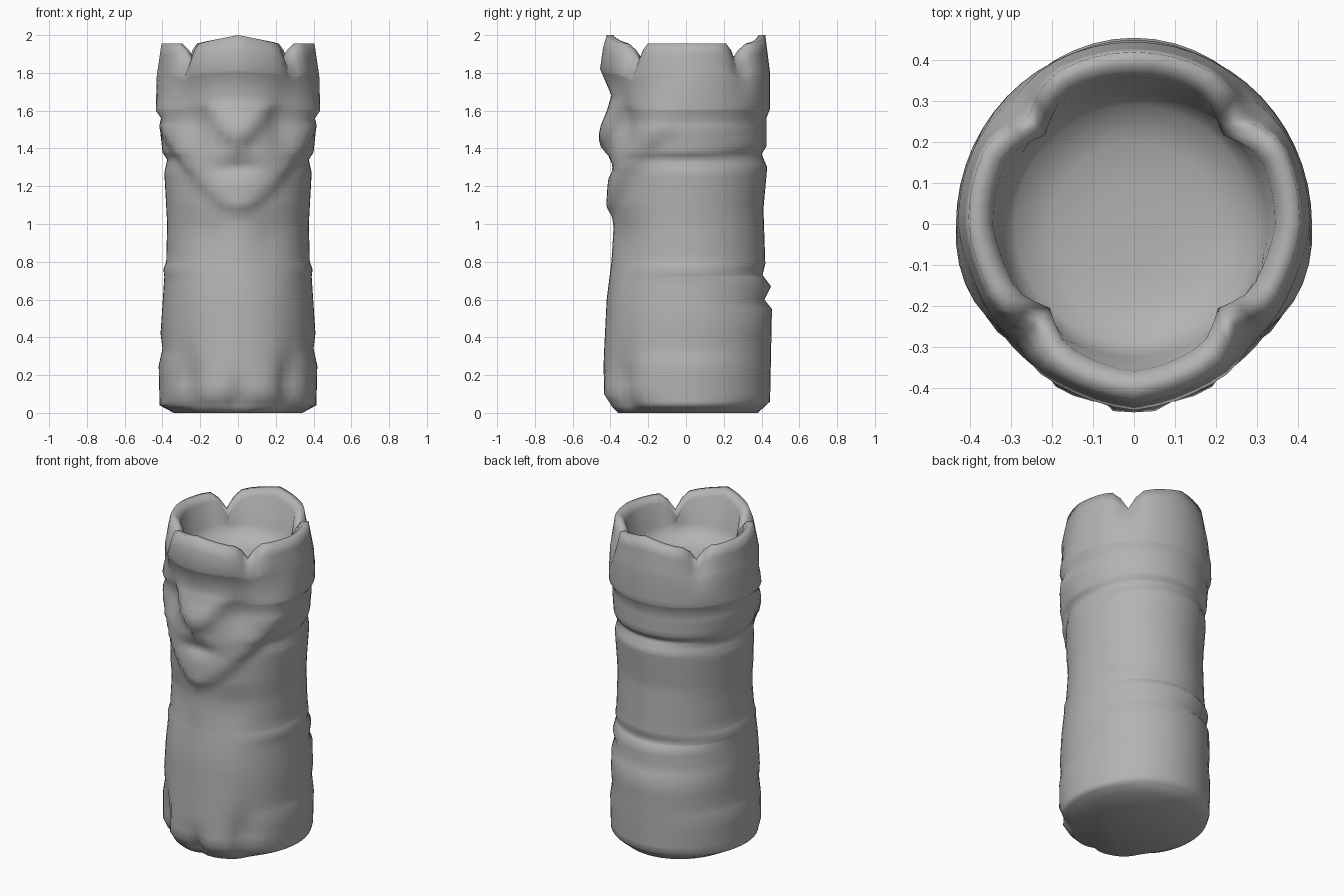
import bpy, bmesh
from math import sin, cos, tau, exp, radians, degrees
from mathutils import Vector

old = bpy.data.objects.get("Cube")
if old:
    bpy.data.objects.remove(old, do_unlink=True)

SEGMENTS = 56

# Silhouettes as (height, radius) pairs
FRONT = [(0, .37), (.03, .40), (.1, .445), (.6, .42), (.8, .395), (.97, .385),
         (1.1, .39), (1.27, .38), (1.6, .385), (1.68, .395), (1.82, .455),
         (1.93, .44), (2, .42)]
SIDE = [(0, .34), (.04, .415), (.25, .42), (.34, .40), (.42, .41), (.72, .39),
        (.76, .395), (.8, .38), (1, .375), (1.27, .39), (1.34, .375), (1.38, .40),
        (1.52, .415), (1.56, .405), (1.6, .435), (1.8, .43), (2, .405)]
BACK = [(0, .38), (.06, .445), (.55, .455), (.6, .415), (.67, .45), (.73, .405),
        (.79, .42), (1.08, .41), (1.3, .43), (1.37, .40), (1.41, .425),
        (1.56, .425), (1.61, .445), (1.8, .445), (2, .42)]


def sample(profile, z):
    for (z0, r0), (z1, r1) in zip(profile, profile[1:]):
        if z <= z1:
            return r0 + (r1 - r0) * (z - z0) / (z1 - z0)
    return profile[-1][1]


def bump(x, z, cx, cz, wx, wz):
    return exp(-((x - cx) / wx) ** 2 - ((z - cz) / wz) ** 2)


def clamp(v):
    return max(0, min(1, v))


def carving(x, z):
    """Beak, eye hollows, mouth, cowl edge and toes on the front."""
    x = abs(x)
    # V-shaped beak plate that fades into the brow
    plate = clamp((z - 1.36 - 1.3 * x) / .06) * clamp((1.68 - z) / .17)
    d = .045 * plate
    d -= .045 * bump(x, z, .23, 1.52, .08, .1)
    # Mouth hollow
    d -= .03 * bump(x, z, 0, 1.3, .09, .04)
    # Raised cowl ending in a V below the chin
    d += .032 * clamp((z - 1.03 - 1.7 * x ** 1.5) / .06) * clamp((1.68 - z) / .2)
    # Pointed brow
    d -= .02 * clamp(x / .18) * clamp((z - 1.65) / .15)
    # Hollows beside the neck
    d -= .02 * bump(x, z, .18, .95, .1, .14)
    # Toe grooves
    d -= .05 * bump(x, z, 0, .08, .04, .09)
    d -= .045 * bump(x, z, .27, .14, .05, .16)
    return d


def notch_offset(a):
    """Degrees from the nearest diagonal, where the rim is notched."""
    return abs(degrees(a) % 90 - 45)


def outer_radius(a, z):
    s, c = sin(a), cos(a)
    end = FRONT if s < 0 else BACK
    w = min(1, 1.4 * s * s) if s < 0 else s * s
    r = w * sample(end, z) + (1 - w) * sample(SIDE, z)
    if s < 0:
        r += carving(r * c, z) * clamp(-s * 2.5)
    # Dents running down from the rim notches
    return r - .045 * clamp(1 - notch_offset(a) / 16) * clamp((z - 1.7) / .3)


def rim_height(a):
    """Four lobes separated by notches on the diagonals."""
    off = notch_offset(a)
    if off < 3:
        return 1.86
    if off < 8:
        return 1.92
    return 1.955 + .045 * clamp((abs(degrees(a) % 180 - 90) - 32) / -32)


def lifted(a, z):
    return z if z < 1.7 else 1.7 + (z - 1.7) / .3 * (rim_height(a) - 1.7)


# Row heights follow every profile break, with finer rows on the face and toes
heights = {p[0] for prof in (FRONT, SIDE, BACK) for p in prof}
heights |= {round(1.04 + .04 * i, 2) for i in range(17)}
heights |= {.15, .2, .3, .85, .9}
angles = [tau * i / SEGMENTS for i in range(SEGMENTS)]


def ring(radius_at, height_at):
    return [Vector((radius_at(a) * cos(a), radius_at(a) * sin(a), height_at(a)))
            for a in angles]


rings = [ring(lambda a: outer_radius(a, z), lambda a: lifted(a, z))
         for z in sorted(heights)]

# Rounded lip, then a shallow bowl inside
for inset, drop in ((.035, 0), (.06, .035)):
    rings.append(ring(lambda a: outer_radius(a, 2) - inset,
                      lambda a: rim_height(a) - drop))
for radius, z in ((.325, 1.78), (.29, 1.72), (.2, 1.685), (.1, 1.675)):
    rings.append(ring(lambda a: radius, lambda a: z))

bm = bmesh.new()
rows = [[bm.verts.new(co) for co in points] for points in rings]
for low, high in zip(rows, rows[1:]):
    for i in range(SEGMENTS):
        j = (i + 1) % SEGMENTS
        bm.faces.new((low[i], low[j], high[j], high[i]))
bm.faces.new(rows[0][::-1])
bm.faces.new(rows[-1])
bmesh.ops.recalc_face_normals(bm, faces=bm.faces)

mesh = bpy.data.meshes.new("carved_cup")
bm.to_mesh(mesh)
bm.free()
cup = bpy.data.objects.new("carved_cup", mesh)
bpy.context.collection.objects.link(cup)

# Single stone colour
stone = bpy.data.materials.new("stone_grey")
stone.use_nodes = True
grey = (.45, .45, .45, 1)
stone.diffuse_color = grey
stone.node_tree.nodes["Principled BSDF"].inputs["Base Color"].default_value = grey
mesh.materials.append(stone)

bpy.context.view_layer.objects.active = cup
cup.select_set(True)
bpy.ops.object.shade_smooth_by_angle(angle=radians(85))
